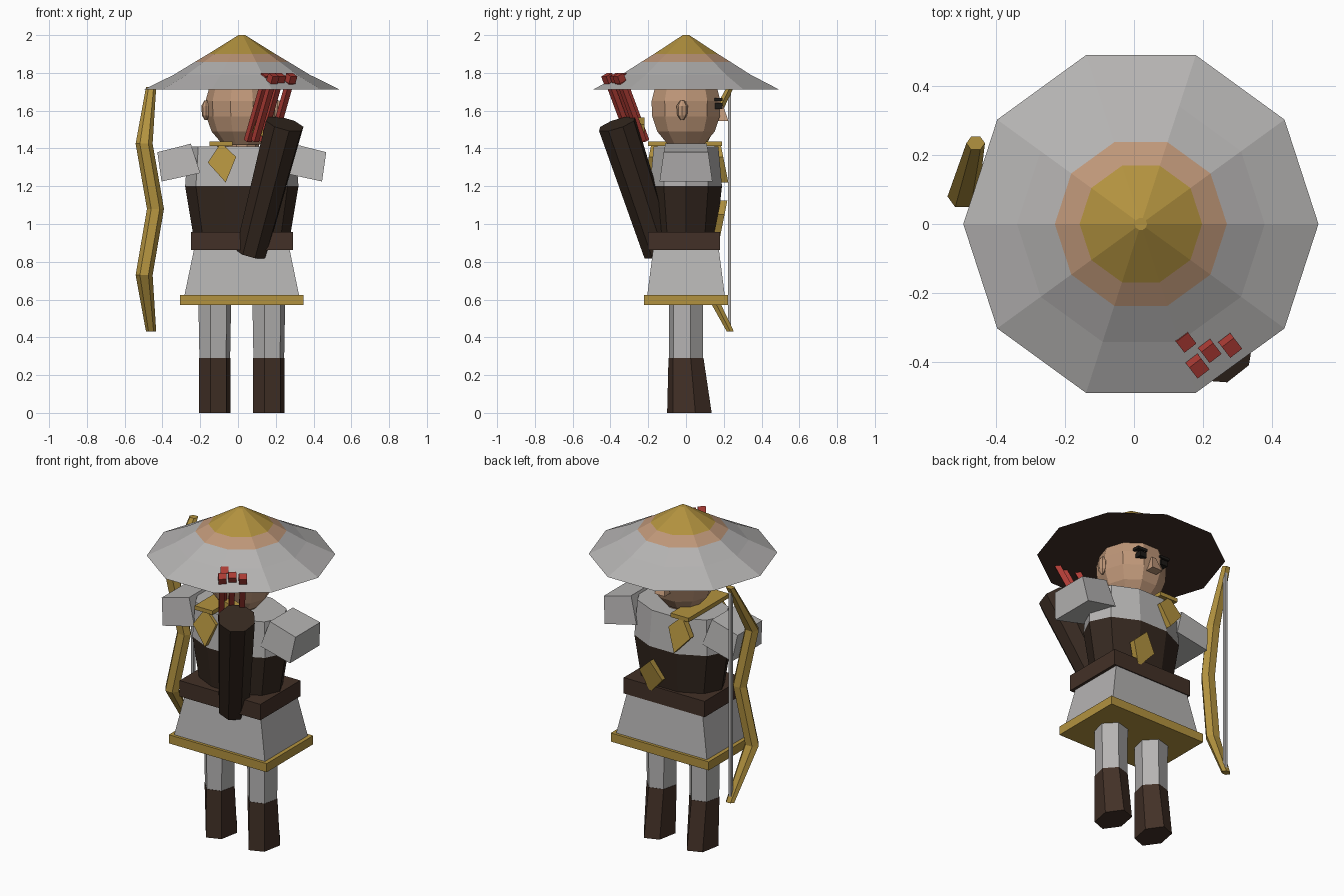
import bpy
from math import cos, sin, pi, radians
from mathutils import Vector, Matrix

cube = bpy.data.objects.get("Cube")
if cube:
    bpy.data.objects.remove(cube, do_unlink=True)


def material(name, rgb):
    m = bpy.data.materials.new(name)
    m.use_nodes = True
    m.diffuse_color = (*rgb, 1)
    bsdf = next(n for n in m.node_tree.nodes if n.type == 'BSDF_PRINCIPLED')
    bsdf.inputs["Base Color"].default_value = (*rgb, 1)
    return m


CLOTH = material("grey cloth", (0.46, 0.45, 0.445))
GOLD = material("gold", (0.45, 0.29, 0.05))
SKIN = material("skin", (0.52, 0.31, 0.19))
BROWN = material("brown leather", (0.055, 0.03, 0.02))
DARK = material("dark leather", (0.035, 0.021, 0.014))
RED = material("red", (0.42, 0.045, 0.035))
BLACK = material("black", (0.012, 0.01, 0.008))
CX = 0.02  # body centre line


def loft(name, sections, mats, cap_mat=None):
    """Skin a list of equal point loops; mats has one entry per band, or one for all."""
    n, count = len(sections[0]), len(sections)
    if not isinstance(mats, list):
        mats = [mats] * (count - 1)
    caps = [cap_mat or mats[0], mats[-1]]
    palette = list(dict.fromkeys(mats + caps))
    verts = [p for loop in sections for p in loop]
    faces, slots = [], []
    for band in range(count - 1):
        a, b = band * n, band * n + n
        for i in range(n):
            j = (i + 1) % n
            faces.append((a + i, a + j, b + j, b + i))
            slots.append(palette.index(mats[band]))
    faces += [tuple(reversed(range(n))), tuple(range(n * (count - 1), n * count))]
    slots += [palette.index(c) for c in caps]
    mesh = bpy.data.meshes.new(name)
    mesh.from_pydata(verts, [], faces)
    for m in palette:
        mesh.materials.append(m)
    for poly, s in zip(mesh.polygons, slots):
        poly.material_index = s
    obj = bpy.data.objects.new(name, mesh)
    bpy.context.collection.objects.link(obj)
    return obj


def ring(x, y, z, rx, ry, n, turn=0):
    return [(x + rx * cos(2 * pi * i / n + turn), y + ry * sin(2 * pi * i / n + turn), z)
            for i in range(n)]


def rect(x, y, z, hx, hy):
    return [(x - hx, y - hy, z), (x + hx, y - hy, z), (x + hx, y + hy, z), (x - hx, y + hy, z)]


def box(name, centre, half, mat):
    x, y, z = centre
    return loft(name, [rect(x, y, z - half[2], *half[:2]), rect(x, y, z + half[2], *half[:2])], mat)


def rod(name, start, end, r0, r1, n, mat, turn=0):
    """Tapered prism between two points."""
    start, end = Vector(start), Vector(end)
    q = (end - start).to_track_quat('Z', 'Y')
    sections = [[p + q @ Vector(v) for v in ring(0, 0, 0, r, r, n, turn)]
                for p, r in ((start, r0), (end, r1))]
    return loft(name, sections, mat)


# Wide straw hat with coloured bands and a dark underside
hat = [(1.713, 0.516), (1.79, 0.36), (1.857, 0.25), (1.90, 0.178), (2.0, 0.018)]
loft("hat", [ring(CX, 0, z, r, r, 10) for z, r in hat],
     [CLOTH, CLOTH, SKIN, GOLD], BROWN)

# Head, neck and face
head = [(1.42, 0.1), (1.49, 0.16), (1.57, 0.188), (1.65, 0.192), (1.73, 0.17)]
loft("head", [ring(CX, 0, z, r, r, 10) for z, r in head], SKIN)
loft("neck", [ring(CX, 0, z, 0.09, 0.09, 10) for z in (1.38, 1.44)], SKIN)
loft("nose", [rect(CX, 0.185, 1.545, 0.035, 0.04), rect(CX, 0.175, 1.63, 0.012, 0.02)], SKIN)
for side, label in ((1, "left"), (-1, "right")):
    ear = [(1.55, 0.008), (1.575, 0.026), (1.625, 0.03), (1.655, 0.01)]
    loft(label + "_ear", [ring(CX + side * 0.19, -0.02, z, r * 0.8, r, 8) for z, r in ear], SKIN)
    box(label + "_eye", (CX + side * 0.075, 0.172, 1.625), (0.022, 0.022, 0.016), BLACK)
    box(label + "_eyebrow", (CX + side * 0.08, 0.172, 1.658), (0.032, 0.022, 0.008), BLACK)

# Torso: leather waist below a cloth chest
torso = [(0.9, 0.25, 0.165), (1.2, 0.3, 0.2), (1.41, 0.285, 0.18)]
loft("torso", [ring(CX, 0, z, rx, ry, 10) for z, rx, ry in torso], [DARK, CLOTH])

# Short flared sleeves
for side, label in ((1, "left"), (-1, "right")):
    def sleeve_end(xt, zt, wt, xb, zb, wb):
        return [(CX + side * x, y, z) for x, y, z in
                ((xt, -wt, zt), (xt, wt, zt), (xb, wb, zb), (xb, -wb, zb))]
    loft(label + "_sleeve", [sleeve_end(0.27, 1.425, 0.11, 0.22, 1.27, 0.13),
                             sleeve_end(0.447, 1.38, 0.118, 0.425, 1.225, 0.14)][::side], CLOTH)

# Belt, skirt and gilded hem
box("belt", (CX, -0.01, 0.91), (0.27, 0.19, 0.048), BROWN)
loft("skirt", [rect(CX, 0, 0.6, 0.308, 0.208), rect(CX, 0, 0.88, 0.25, 0.172)], CLOTH)
box("skirt_hem", (CX, 0, 0.598), (0.327, 0.222, 0.026), GOLD)

# Legs with boots
for side, label in ((1, "left"), (-1, "right")):
    x = CX + side * 0.143
    turn = radians(15)
    loft(label + "_leg", [ring(x, 0, 0.28, 0.084, 0.094, 6, turn),
                          ring(x, 0, 0.6, 0.09, 0.094, 6, turn)], CLOTH)
    loft(label + "_boot", [ring(x, 0.018, 0, 0.086, 0.122, 6, turn),
                           ring(x, 0, 0.29, 0.086, 0.096, 6, turn)], BROWN)

# Gold strap showing as diamonds on chest and waist, and over the shoulder
DIAMOND = ((-0.08, 0), (-0.01, 0.105), (0.07, 0.03), (0.015, -0.105))
for label, x, y, z, lean in (("back_chest", -0.08, -0.185, 1.325, -1), ("front_chest", -0.09, 0.185, 1.325, 1),
                             ("back_waist", 0.12, -0.18, 1.0, 0), ("front_waist", 0.1, 0.18, 1.02, -1)):
    loft(label + "_strap", [[(x + u, y + d - lean * v * 0.2, z + v) for u, v in DIAMOND]
                            for d in (0.018, -0.018)], GOLD)
box("shoulder_strap", (-0.09, -0.005, 1.425), (0.06, 0.195, 0.012), GOLD)

# Quiver with buckle and arrows
base, mouth = Vector((0.07, -0.14, 0.85)), Vector((0.247, -0.365, 1.53))
rod("quiver", base, mouth, 0.088, 0.105, 8, DARK, pi / 8)
buckle = box("quiver_buckle", (0, 0, 0), (0.055, 0.03, 0.042), GOLD)
buckle.matrix_world = Matrix.Translation((0.14, -0.25, 1.505)) @ Matrix.Rotation(radians(20), 4, 'Y')
for i, (x, y) in enumerate(((0.152, -0.345), (0.225, -0.375), (0.285, -0.36), (0.19, -0.42))):
    tip = Vector((x, y, 1.79))
    run = Vector((0.1, -0.13, 0.35))
    rod(f"arrow_{i + 1}", tip - run, tip, 0.022, 0.022, 4, RED, pi / 4)
    rod(f"arrow_fletching_{i + 1}", tip - run * 0.11, tip, 0.031, 0.031, 4, RED, pi / 4)

# Recurved bow and string
bow = [(-0.46, 0.235, 0.43), (-0.497, 0.08, 0.73), (-0.437, 0.11, 1.08),
       (-0.497, 0.08, 1.425), (-0.46, 0.235, 1.725)]
widths = (0.027, 0.045, 0.045, 0.045, 0.027)
loft("bow", [ring(*p, w, w * 0.8, 6) for p, w in zip(bow, widths)], GOLD)
rod("bow_string", (-0.46, 0.23, 0.44), (-0.46, 0.23, 1.71), 0.012, 0.012, 4, CLOTH, pi / 4)
